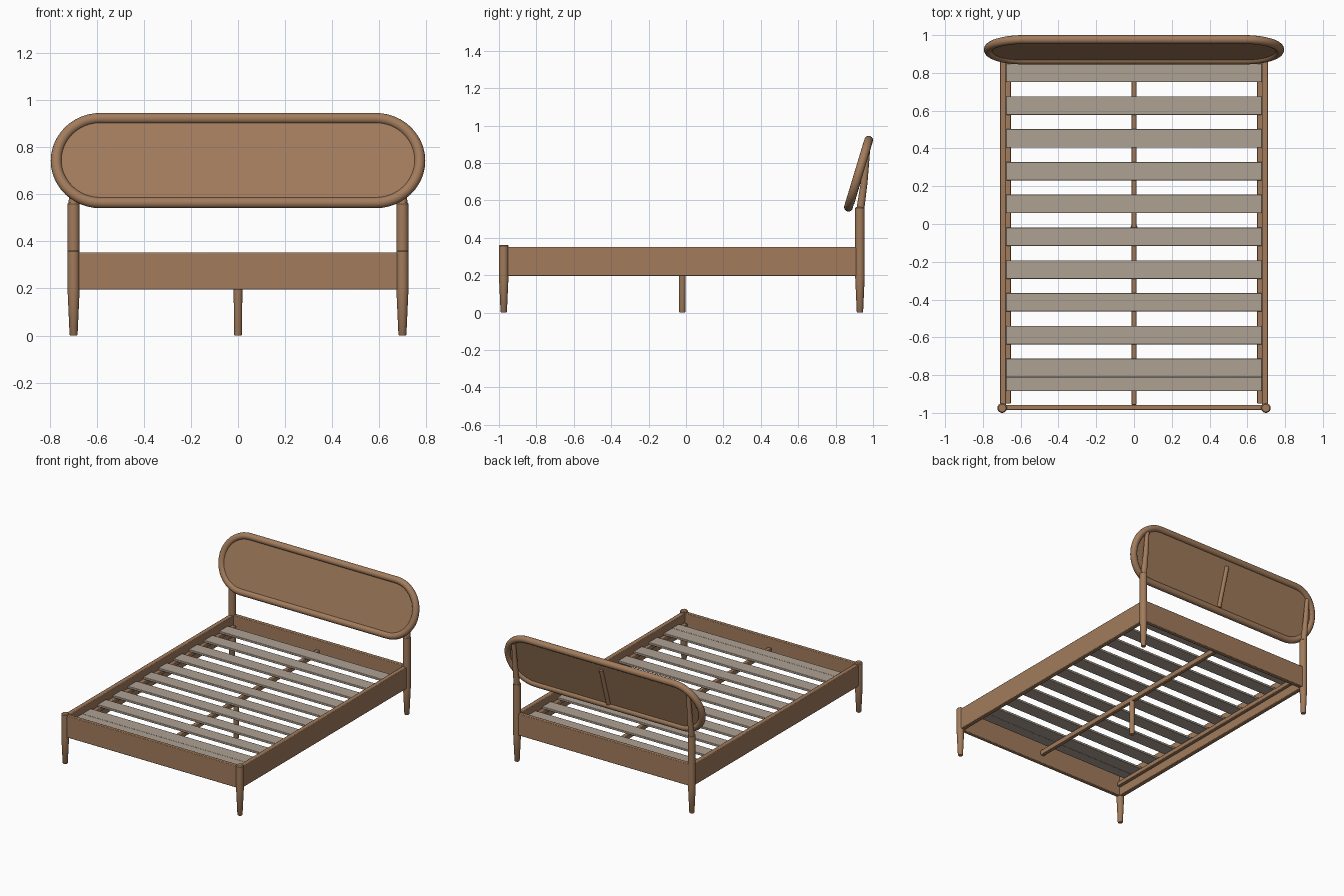
import bpy, bmesh, math
from mathutils import Vector, Matrix

cube = bpy.data.objects.get("Cube")
if cube:
    bpy.data.objects.remove(cube, do_unlink=True)


def material(name, rgb):
    m = bpy.data.materials.new(name)
    m.use_nodes = True
    m.diffuse_color = (*rgb, 1)
    m.node_tree.nodes["Principled BSDF"].inputs["Base Color"].default_value = (*rgb, 1)
    return m


WOOD = material("warm wood", (0.36, 0.20, 0.107))
SLAT = material("pale slat wood", (0.42, 0.355, 0.29))


def finish(name, bm, mat, bevel=0):
    bmesh.ops.recalc_face_normals(bm, faces=bm.faces)
    mesh = bpy.data.meshes.new(name)
    bm.to_mesh(mesh)
    bm.free()
    ob = bpy.data.objects.new(name, mesh)
    bpy.context.collection.objects.link(ob)
    mesh.materials.append(mat)
    if bevel:
        mod = ob.modifiers.new("soft edges", "BEVEL")
        mod.width, mod.segments = bevel, 2
    smooth(ob)
    return ob


def smooth(ob):
    bpy.ops.object.select_all(action="DESELECT")
    ob.select_set(True)
    bpy.context.view_layer.objects.active = ob
    bpy.ops.object.shade_smooth_by_angle(angle=math.radians(35))


def box(name, x, y, z, mat=WOOD, bevel=0.004):
    """Box given as (min, max) pairs on each axis."""
    bm = bmesh.new()
    bmesh.ops.create_cube(bm, size=1)
    for v in bm.verts:
        v.co = [(a + b) / 2 + c * (b - a) for (a, b), c in zip((x, y, z), v.co)]
    return finish(name, bm, mat, bevel)


def rod(name, stations, sides=24):
    """Round post through (centre, radius) stations, with flat ends."""
    bm = bmesh.new()
    axis = Vector(stations[-1][0]) - Vector(stations[0][0])
    turn = Vector((0, 0, 1)).rotation_difference(axis)
    rings = []
    for centre, r in stations:
        ring = []
        for i in range(sides):
            a = math.tau * i / sides
            ring.append(bm.verts.new(Vector(centre) + turn @ Vector((r * math.cos(a), r * math.sin(a), 0))))
        rings.append(ring)
    for lo, hi in zip(rings, rings[1:]):
        for i in range(sides):
            j = (i + 1) % sides
            bm.faces.new((lo[i], lo[j], hi[j], hi[i]))
    bm.faces.new(rings[0])
    bm.faces.new(rings[-1])
    return finish(name, bm, WOOD)


def leg(name, x, y, top):
    profile = [(0, 0.014), (0.004, 0.017), (0.19, 0.0255), (top - 0.006, 0.0255), (top, 0.02)]
    return rod(name, [((x, y, z), r) for z, r in profile])


# Legs, side rails and slat ledges on both sides
HEAD_Y, FOOT_Y = 0.93, -0.9745
for side, s in (("left", 1), ("right", -1)):
    leg(f"{side}_front_leg", s * 0.698, FOOT_Y, 0.362)
    leg(f"{side}_back_leg", s * 0.698, HEAD_Y, 0.565)
    rod(f"{side}_headboard_post", [((s * 0.698, 0.932, 0.55), 0.021),
                                   ((s * 0.698, 0.953, 0.70), 0.018),
                                   ((s * 0.698, 0.970, 0.865), 0.014)])
    box(f"{side}_side_rail", sorted((s * 0.678, s * 0.71)), (FOOT_Y, HEAD_Y), (0.195, 0.35))
    box(f"{side}_slat_ledge", sorted((s * 0.652, s * 0.68)), (-0.95, 0.91), (0.255, 0.285))

# Cross rails at both ends
box("foot_rail", (-0.698, 0.698), (-0.985, -0.957), (0.195, 0.352))
box("head_rail", (-0.698, 0.698), (0.915, 0.945), (0.195, 0.352))

# Centre support
box("centre_beam", (-0.014, 0.014), (-0.957, 0.915), (0.25, 0.285))
rod("centre_leg", [((0, -0.02, 0), 0.015), ((0, -0.02, 0.006), 0.017), ((0, -0.02, 0.26), 0.019)])

# Slats, the last one doubled at the foot end
for i in range(10):
    y = 0.80 - 0.1735 * i
    box(f"slat_{i + 1}", (-0.677, 0.677), (y - 0.049, y + 0.049), (0.285, 0.301), SLAT, 0.003)
box("foot_slat", (-0.677, 0.677), (-0.885, -0.81), (0.285, 0.301), SLAT, 0.003)

# Leaning headboard: round frame, thin panel and rear strut
LEAN = Matrix.Translation((0, 0.9225, 0.7425)) @ Matrix.Rotation(-math.radians(16.8), 4, "X")


def stadium(half, radius, steps=24):
    pts = []
    for s in (1, -1):
        for i in range(steps + 1):
            a = -math.pi / 2 + math.pi * i / steps
            pts.append(Vector((s * (half + radius * math.cos(a)), 0, s * radius * math.sin(a))))
    return pts


outline = stadium(0.5845, 0.187)
curve = bpy.data.curves.new("headboard_frame", "CURVE")
curve.dimensions = "3D"
curve.bevel_depth = 0.0235
curve.bevel_resolution = 5
spline = curve.splines.new("POLY")
spline.points.add(len(outline) - 1)
for p, co in zip(spline.points, outline):
    p.co = (*(LEAN @ co), 1)
spline.use_cyclic_u = True
curve.materials.append(WOOD)
frame = bpy.data.objects.new("headboard_frame", curve)
bpy.context.collection.objects.link(frame)
bpy.ops.object.select_all(action="DESELECT")
frame.select_set(True)
bpy.context.view_layer.objects.active = frame
bpy.ops.object.convert(target="MESH")
smooth(frame)

bm = bmesh.new()
face = bm.faces.new([bm.verts.new(p + Vector((0, -0.008, 0))) for p in outline])
extruded = bmesh.ops.extrude_face_region(bm, geom=[face])["geom"]
bmesh.ops.translate(bm, vec=(0, 0.016, 0), verts=[g for g in extruded if isinstance(g, bmesh.types.BMVert)])
bm.transform(LEAN)
finish("headboard_panel", bm, WOOD)

rod("headboard_strut", [(LEAN @ Vector((0, 0.009, z)), 0.0155) for z in (-0.165, 0.125)], 16)
